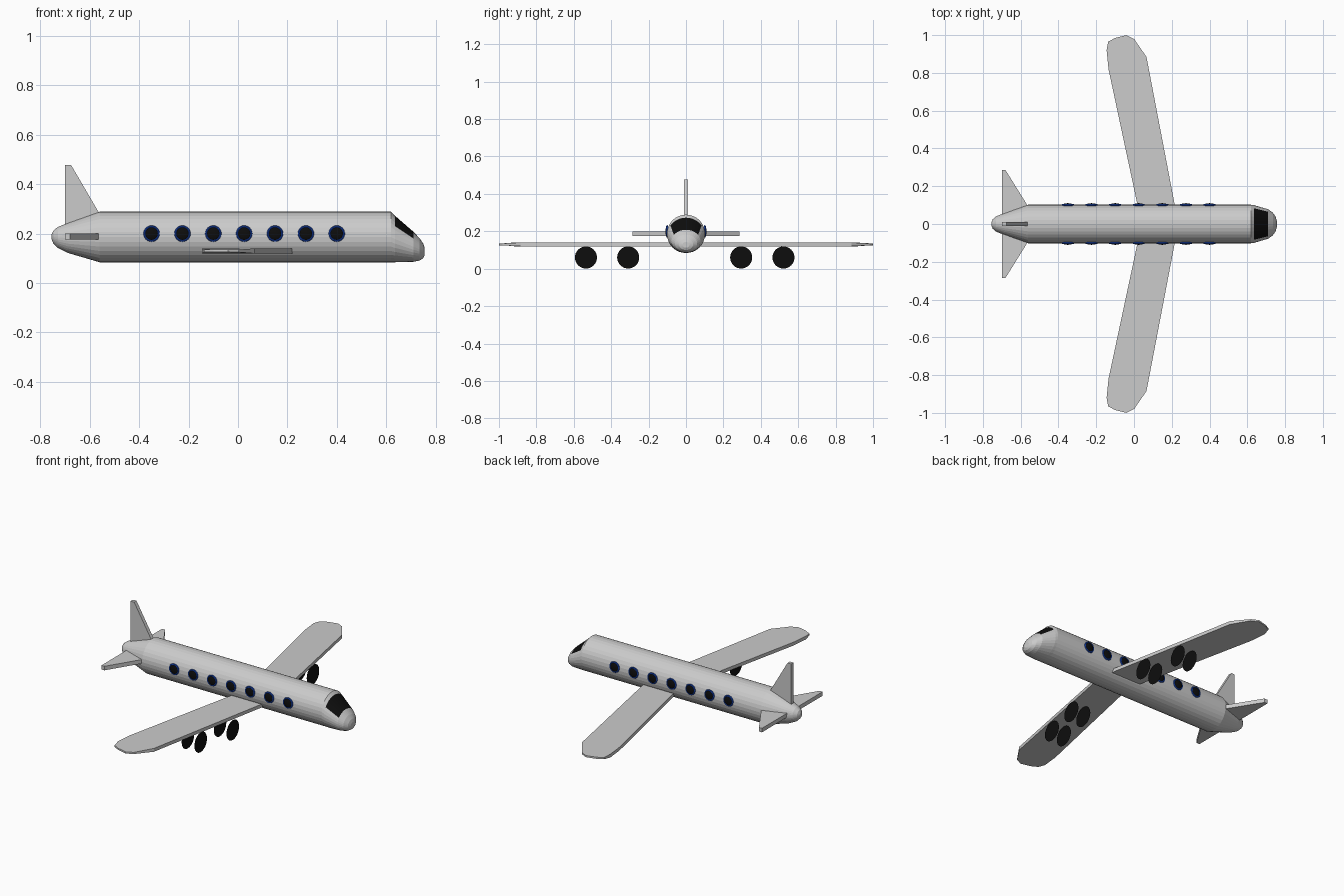
import bpy, bmesh
from math import cos, sin, pi
from mathutils import Matrix

if "Cube" in bpy.data.objects:
    bpy.data.objects.remove(bpy.data.objects["Cube"])


def material(name, rgb):
    m = bpy.data.materials.new(name)
    m.use_nodes = True
    m.diffuse_color = (*rgb, 1)
    m.node_tree.nodes["Principled BSDF"].inputs["Base Color"].default_value = (*rgb, 1)
    return m


GREY = material("light grey", (0.6, 0.6, 0.6))
BLACK = material("black", (0.004, 0.004, 0.004))
BLUE = material("blue", (0.01, 0.07, 0.55))


def finish(bm, name, *mats):
    bmesh.ops.recalc_face_normals(bm, faces=bm.faces)
    mesh = bpy.data.meshes.new(name)
    bm.to_mesh(mesh)
    bm.free()
    for m in mats:
        mesh.materials.append(m)
    ob = bpy.data.objects.new(name, mesh)
    bpy.context.collection.objects.link(ob)
    return ob


def plate(name, outline, place, half):
    """Extruded flat outline; place(u, v, w) maps it into space."""
    bm = bmesh.new()
    low, top = ([bm.verts.new(place(u, v, s * half(u, v))) for u, v in outline]
                for s in (-1, 1))
    bm.faces.new(low)
    bm.faces.new(top)
    n = len(outline)
    for i in range(n):
        j = (i + 1) % n
        bm.faces.new((low[i], low[j], top[j], top[i]))
    return finish(bm, name, GREY)


# Fuselage: rings of (x, bottom z, top z, half width)
SEGMENTS = 32
rings = [(-0.755, 0.178, 0.196, 0.009), (-0.748, 0.16, 0.212, 0.025),
         (-0.73, 0.142, 0.227, 0.04), (-0.69, 0.122, 0.243, 0.057),
         (-0.56, 0.084, 0.289, 0.102), (0.62, 0.084, 0.289, 0.102),
         (0.635, 0.084, 0.273, 0.1), (0.71, 0.086, 0.208, 0.078),
         (0.735, 0.091, 0.182, 0.06), (0.75, 0.1, 0.16, 0.038),
         (0.756, 0.112, 0.143, 0.018)]
bm = bmesh.new()
loops = []
for x, low, top, w in rings:
    angles = [2 * pi * i / SEGMENTS for i in range(SEGMENTS)]
    loops.append([bm.verts.new((x, w * cos(a), (low + top) / 2 + (top - low) / 2 * sin(a)))
                  for a in angles])
for k in range(len(loops) - 1):
    for i in range(SEGMENTS):
        j = (i + 1) % SEGMENTS
        f = bm.faces.new((loops[k][i], loops[k][j], loops[k + 1][j], loops[k + 1][i]))
        # Windscreen: upper strips of the sloping nose section
        f.material_index = int(rings[k][0] == 0.635 and 3 <= i < SEGMENTS // 2 - 3)
bm.faces.new(loops[0])
bm.faces.new(loops[-1])
finish(bm, "fuselage", GREY, BLACK)

# Wings, tailplanes, engine discs and windows on both sides
wing = [(0.235, 0), (0.066, 0.885), (0.0, 0.98), (-0.04, 1.0), (-0.1, 0.985),
        (-0.137, 0.965), (-0.145, 0.92), (-0.135, 0.82), (0.04, 0)]
tailplane = [(-0.7, 0), (-0.7, 0.285), (-0.68, 0.285), (-0.565, 0.1), (-0.565, 0)]
for side, label in ((1, "left"), (-1, "right")):
    plate(label + "_wing", wing, lambda u, v, w: (u, side * v, 0.13 + w),
          lambda u, v: 0.01 if v < 0.93 else 0.005)
    plate(label + "_tailplane", tailplane, lambda u, v, w: (u, side * v, 0.188 + w),
          lambda u, v: 0.012)

    for spot, y, x in (("inner", 0.302, 0.14), ("outer", 0.528, 0.087)):
        bm = bmesh.new()
        for dx in (-0.042, 0.042):
            bmesh.ops.create_circle(
                bm, cap_ends=True, segments=32, radius=0.059,
                matrix=Matrix.Translation((x + dx, side * y - 0.007, 0.06))
                @ Matrix.Rotation(pi / 2, 4, "Y"))
        finish(bm, label + "_" + spot + "_engine_discs", BLACK)

    for n in range(7):
        at = (-0.35 + 0.125 * n, side * 0.101, 0.2)
        bm = bmesh.new()
        bmesh.ops.create_uvsphere(bm, u_segments=24, v_segments=12, radius=1,
                                  matrix=Matrix.Translation(at)
                                  @ Matrix.Diagonal((0.028, 0.009, 0.028, 1)))
        finish(bm, f"{label}_window_{n + 1}", BLACK)
        bpy.ops.mesh.primitive_torus_add(
            location=at, rotation=(pi / 2, 0, 0), major_segments=24, minor_segments=8,
            major_radius=0.028, minor_radius=0.005)
        ring = bpy.context.object
        ring.name = f"{label}_window_frame_{n + 1}"
        ring.data.materials.append(BLUE)

# Upright tail fin
fin = [(-0.7, 0.19), (-0.7, 0.478), (-0.676, 0.478), (-0.565, 0.288), (-0.565, 0.19)]
plate("tail_fin", fin, lambda u, v, w: (u, w, v), lambda u, v: 0.011)
